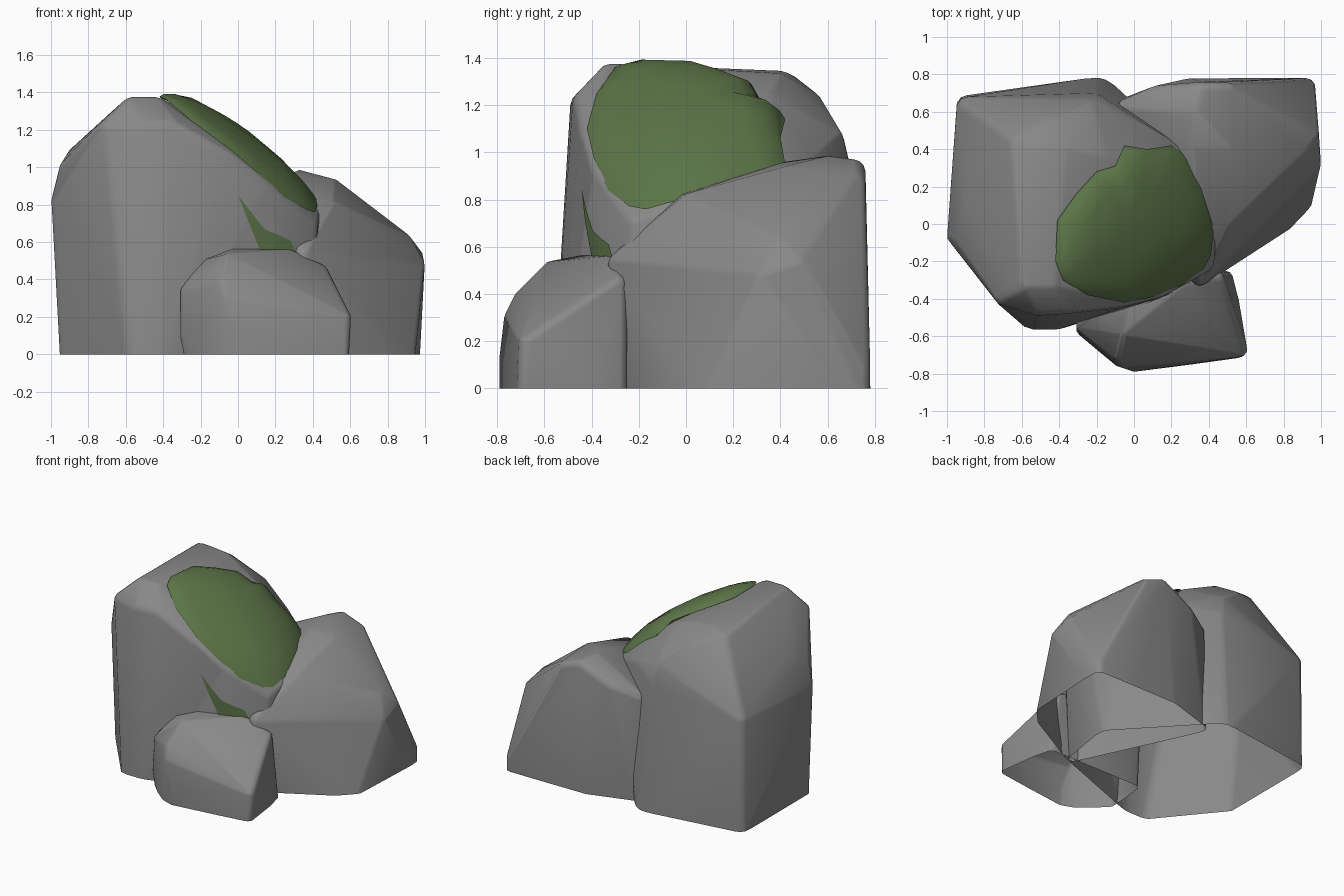
import bpy
import bmesh
import math
from mathutils import Matrix, Vector
from mathutils.bvhtree import BVHTree

default_cube = bpy.data.objects.get("Cube")
if default_cube:
    bpy.data.objects.remove(default_cube, do_unlink=True)

BELOW = -0.1  # rocks are modelled past the ground, then cut flat


def make_material(name, colour):
    material = bpy.data.materials.new(name)
    material.use_nodes = True
    material.diffuse_color = colour
    for node in material.node_tree.nodes:
        if node.type == "BSDF_PRINCIPLED":
            node.inputs["Base Color"].default_value = colour
            node.inputs["Roughness"].default_value = 0.9
    return material


def wrap_in_hull(bm):
    """Wrap all vertices in a convex skin and drop everything inside it."""
    for face in list(bm.faces):
        bm.faces.remove(face)
    for edge in list(bm.edges):
        bm.edges.remove(edge)
    bmesh.ops.convex_hull(bm, input=list(bm.verts))
    loose = [vert for vert in bm.verts if not vert.link_faces]
    bmesh.ops.delete(bm, geom=loose, context="VERTS")
    bmesh.ops.recalc_face_normals(bm, faces=list(bm.faces))


def finish(bm, name, material):
    mesh = bpy.data.meshes.new(name)
    bm.to_mesh(mesh)
    bm.free()
    mesh.materials.append(material)
    obj = bpy.data.objects.new(name, mesh)
    bpy.context.collection.objects.link(obj)
    bpy.ops.object.select_all(action="DESELECT")
    obj.select_set(True)
    bpy.context.view_layer.objects.active = obj
    bpy.ops.object.shade_smooth_by_angle(angle=math.radians(40))


def make_rock(name, corners, rounding, material):
    """Skin stretched over a ball at each corner, open and flat underneath."""
    bm = bmesh.new()
    for corner in corners:
        bmesh.ops.create_icosphere(bm, subdivisions=2, radius=rounding,
                                   matrix=Matrix.Translation(corner))
    wrap_in_hull(bm)
    bmesh.ops.bisect_plane(bm, geom=bm.verts[:] + bm.edges[:] + bm.faces[:],
                           plane_co=(0, 0, 0), plane_no=(0, 0, 1),
                           clear_inner=True)
    surface = BVHTree.FromBMesh(bm)
    finish(bm, name, material)
    return surface


stone = make_material("stone grey", (0.25, 0.25, 0.25, 1))
moss = make_material("moss green", (0.105, 0.175, 0.063, 1))

# Tall rock with a slope falling towards +x
tall_surface = make_rock("tall_rock", [
    # base
    (-0.89, 0.63, BELOW), (-0.89, -0.08, BELOW), (-0.54, -0.51, BELOW),
    (-0.42, -0.51, BELOW), (0.3, -0.24, BELOW), (0.36, 0.15, BELOW),
    (-0.18, 0.73, BELOW),
    # left shoulder
    (-0.94, -0.06, 0.82), (-0.89, 0.62, 0.82), (-0.9, -0.08, 0.98),
    (-0.85, 0.1, 1.06), (-0.62, 0.43, 1.27),
    # crest
    (-0.69, -0.38, 1.2), (-0.52, -0.43, 1.2), (-0.36, -0.42, 1.21),
    (-0.57, -0.32, 1.315), (-0.44, -0.32, 1.315),
    (-0.54, 0.4, 1.285), (-0.38, 0.39, 1.275),
    # back
    (-0.45, 0.52, 1.2), (-0.25, 0.61, 1.05), (-0.22, 0.64, 0.92),
    (-0.18, 0.34, 1.2), (0, 0.5, 0.95),
    # slope rim
    (-0.08, -0.39, 1.05), (0.12, -0.34, 0.89), (0.37, -0.2, 0.69),
    (0.39, 0.05, 0.77), (0.32, 0.26, 0.8), (0.2, 0.38, 0.88),
], 0.06, stone)

# Middle rock leaning on the tall one
make_rock("side_rock", [
    # base
    (0.92, 0.73, 0.09), (0.92, 0.73, BELOW), (0.89, 0.07, BELOW),
    (0.34, -0.23, BELOW), (-0.06, 0.62, BELOW), (0.3, 0.73, BELOW),
    # outer shoulder
    (0.95, 0.33, 0.47), (0.94, 0.48, 0.52), (0.88, 0.4, 0.6),
    # top and back rim
    (0.36, 0.71, 0.92), (0.5, 0.71, 0.87), (0.33, 0.6, 0.935),
    (-0.04, 0.62, 0.75), (0.12, 0.69, 0.81),
    # front ridge
    (0.5, 0.42, 0.89), (0.32, 0.42, 0.91), (0.49, 0.02, 0.78),
    (0.34, 0, 0.78), (0.35, -0.28, 0.53), (0.32, -0.24, 0.56),
], 0.05, stone)

# Small rock in front
make_rock("front_rock", [
    # base
    (0.55, -0.68, BELOW), (0, -0.75, BELOW), (-0.08, -0.72, BELOW),
    (-0.23, -0.57, BELOW), (-0.22, -0.29, BELOW), (0.5, -0.29, BELOW),
    # front and left rim
    (0.565, -0.67, 0.19), (0, -0.75, 0.13), (-0.06, -0.73, 0.3),
    (-0.08, -0.69, 0.38), (-0.27, -0.56, 0.1), (-0.27, -0.54, 0.33),
    (-0.25, -0.3, 0.33),
    # top
    (-0.17, -0.46, 0.47), (-0.05, -0.57, 0.5), (0, -0.36, 0.54),
    (0.26, -0.32, 0.525), (0.44, -0.29, 0.44),
], 0.04, stone)

# Moss cushion: rings draped over the slope, rising towards the middle
outline = [
    (-0.42, -0.2), (-0.41, 0.02), (-0.31, 0.16), (-0.2, 0.28), (-0.1, 0.31),
    (-0.05, 0.42), (0.07, 0.4), (0.2, 0.42), (0.29, 0.36), (0.38, 0.2),
    (0.43, 0), (0.41, -0.17), (0.37, -0.24), (0.25, -0.33), (0.1, -0.39),
    (-0.05, -0.42), (-0.25, -0.38), (-0.38, -0.3),
]
cushion = bmesh.new()
rings = []
for scale, lift in ((1, 0.012), (0.94, 0.035), (0.8, 0.06), (0.6, 0.085),
                    (0.25, 0.11)):
    ring = []
    for x, y in outline:
        hit = tall_surface.ray_cast(Vector((x * scale, y * scale, 3)),
                                    Vector((0, 0, -1)))[0]
        height = max(hit.z, 0.67) if hit else 0.71
        ring.append(cushion.verts.new((x * scale, y * scale, height + lift)))
    rings.append(ring)
for outer, inner in zip(rings, rings[1:]):
    for i in range(len(outline)):
        cushion.faces.new((outer[i], inner[i], inner[i - 1], outer[i - 1]))
cushion.faces.new(rings[-1])
bmesh.ops.recalc_face_normals(cushion, faces=list(cushion.faces))
if sum(face.normal.z for face in cushion.faces) < 0:
    bmesh.ops.reverse_faces(cushion, faces=list(cushion.faces))
finish(cushion, "moss_cushion", moss)

# Moss wedge: a thin patch draped on the front of the tall rock
patch = bmesh.new()
tip, left, right, upper, notch = [patch.verts.new((x, -2, z)) for x, z in (
    (0, 0.85), (0.12, 0.55), (0.31, 0.55), (0.28, 0.61), (0.14, 0.67))]
patch.faces.new((tip, left, notch))
patch.faces.new((notch, left, right, upper))
bmesh.ops.subdivide_edges(patch, edges=list(patch.edges), cuts=3,
                          use_grid_fill=True)
for vert in patch.verts:
    hit = tall_surface.ray_cast(vert.co, Vector((0, 1, 0)))[0]
    vert.co.y = (hit.y if hit else -0.3) - 0.008
finish(patch, "moss_wedge", moss)
